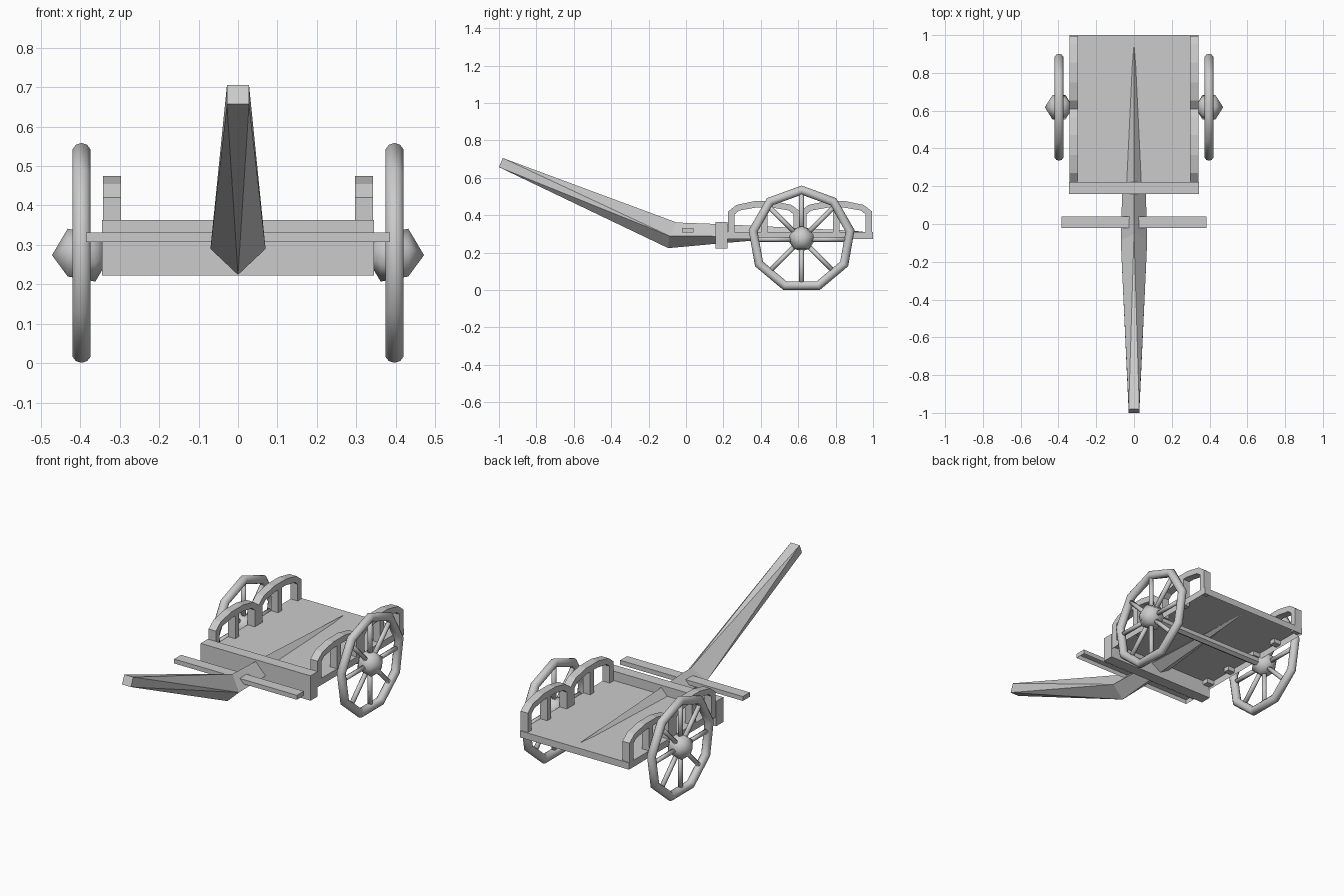
import bpy, bmesh, math
from mathutils import Matrix, Vector

if "Cube" in bpy.data.objects:
    bpy.data.objects.remove(bpy.data.objects["Cube"])

grey = bpy.data.materials.new("plain_grey")
grey.diffuse_color = (0.6, 0.6, 0.6, 1)
grey.use_nodes = True
grey.node_tree.nodes["Principled BSDF"].inputs["Base Color"].default_value = grey.diffuse_color


def add(name, bm, smooth=False):
    bmesh.ops.recalc_face_normals(bm, faces=bm.faces)
    me = bpy.data.meshes.new(name)
    bm.to_mesh(me)
    bm.free()
    me.materials.append(grey)
    for p in me.polygons:
        p.use_smooth = smooth
    ob = bpy.data.objects.new(name, me)
    bpy.context.collection.objects.link(ob)
    return ob


def box(bm, lo, hi, open_bottom=False):
    lo, hi = Vector(lo), Vector(hi)
    m = Matrix.Translation((lo + hi) / 2) @ Matrix.Diagonal((*(hi - lo), 1))
    vs = bmesh.ops.create_cube(bm, size=1, matrix=m)["verts"]
    if open_bottom:
        low = [f for f in {f for v in vs for f in v.link_faces}
               if all(abs(v.co.z - lo.z) < 1e-5 for v in f.verts)]
        bmesh.ops.delete(bm, geom=low, context="FACES_ONLY")


def box_part(name, lo, hi, open_bottom=False):
    bm = bmesh.new()
    box(bm, lo, hi, open_bottom)
    add(name, bm)


def rod(bm, a, b, r, sides):
    a, b = Vector(a), Vector(b)
    m = Matrix.Translation((a + b) / 2) @ (b - a).to_track_quat("Z", "Y").to_matrix().to_4x4()
    bmesh.ops.create_cone(bm, cap_ends=True, segments=sides, radius1=r, radius2=r,
                          depth=(b - a).length, matrix=m)


# Deck, front board and crossbar
box_part("deck", (-.342, .2, .272), (.342, 1, .31), True)
box_part("front_board", (-.345, .158, .222), (.345, .222, .363))
box_part("crossbar", (-.385, -.022, .307), (.385, .04, .332), True)

# Draw pole: square tip, diamond section at the bend, tapering to a point under the deck
bm = bmesh.new()
V = lambda *c: bm.verts.new(c)
F = lambda *v: bm.faces.new(v)
tip_top = [V(s * .028, -.98, .706) for s in (-1, 1)]
tip_low = [V(s * .028, -1, .657) for s in (-1, 1)]
rings = []
for half, yt, zt, ym, zm, yb, zb in ((.07, -.05, .361, -.09, .29, -.095, .224),
                                     (.062, .19, .352, .19, .287, .19, .25)):
    rings.append([V(0, yt, zt), V(half, ym, zm), V(0, yb, zb), V(-half, ym, zm)])
end = V(0, .95, .314)
top, right, low, left = rings[0]
F(tip_top[0], tip_top[1], tip_low[1], tip_low[0])
F(tip_top[0], tip_top[1], top)
F(tip_low[0], tip_low[1], low)
for i, side in ((0, left), (1, right)):
    F(tip_top[i], top, side)
    F(tip_top[i], side, tip_low[i])
    F(tip_low[i], side, low)
for i in range(4):
    j = (i + 1) % 4
    F(rings[0][i], rings[0][j], rings[1][j], rings[1][i])
    F(rings[1][i], rings[1][j], end)
add("draw_pole", bm)

# Side rails: two arches each, standing on posts
ARCH = ((0, .42), (.045, .455), (.14, .475), (.245, .475), (.34, .455), (.385, .42))
UNDER = ((.035, .405), (.06, .425), (.145, .44), (.24, .44), (.325, .425), (.35, .405))
for side, label in ((-1, "left"), (1, "right")):
    bm = bmesh.new()
    for start in (.225, .61):
        loops = []
        for x in (.297, .342):
            loops.append([[bm.verts.new((side * x, start + y, z)) for y, z in line]
                          for line in (ARCH, UNDER)])
        (ao, au), (bo, bu) = loops
        for i in range(5):
            for q in ((ao[i], ao[i+1], au[i+1], au[i]), (bo[i], bo[i+1], bu[i+1], bu[i]),
                      (ao[i], ao[i+1], bo[i+1], bo[i]), (au[i], au[i+1], bu[i+1], bu[i])):
                bm.faces.new(q)
        for i in (0, 5):
            bm.faces.new((ao[i], au[i], bu[i], bo[i]))
        # End posts and centre post
        for y, top_z in ((0, .42), (.175, .45), (.35, .42)):
            x0, x1 = sorted((side * .297, side * .342))
            box(bm, (x0, start + y, .285), (x1, start + y + .035, top_z))
    add(label + "_rail", bm)

# Wheels
CY, CZ, CX = .618, .271, .397
for side, label in ((-1, "left"), (1, "right")):
    # Nine-sided rim with a round section
    bm = bmesh.new()
    rim = []
    for i in range(9):
        a = math.radians(90 + 40 * i)
        ring = []
        for k in range(10):
            b = math.tau * k / 10
            r = .263 + .0245 * math.cos(b)
            ring.append(bm.verts.new((side * CX + .0245 * math.sin(b),
                                      CY + r * math.cos(a), CZ + r * math.sin(a))))
        rim.append(ring)
    for i in range(9):
        p, q = rim[i], rim[(i + 1) % 9]
        for k in range(10):
            bm.faces.new((p[k], p[(k+1) % 10], q[(k+1) % 10], q[k]))
    add(label + "_wheel_rim", bm, True)
    # Eight spokes
    bm = bmesh.new()
    for i in range(8):
        a = math.tau * i / 8
        c, s = math.cos(a), math.sin(a)
        rod(bm, (side * CX, CY + .03 * c, CZ + .03 * s),
            (side * CX, CY + .25 * c, CZ + .25 * s), .013, 6)
    add(label + "_spokes", bm, True)
    # Faceted hub: two five-sided rings between two poles
    bm = bmesh.new()
    pole = [bm.verts.new((side * (CX + d), CY, CZ + .003)) for d in (.075, -.075)]
    rg = []
    for d, turn in ((.035, 90), (-.035, 126)):
        rg.append([bm.verts.new((side * (CX + d),
                                 CY + .067 * math.cos(math.radians(turn + 72 * i)),
                                 CZ + .003 + .067 * math.sin(math.radians(turn + 72 * i))))
                   for i in range(5)])
    for i in range(5):
        j = (i + 1) % 5
        bm.faces.new((pole[0], rg[0][i], rg[0][j]))
        bm.faces.new((pole[1], rg[1][i], rg[1][j]))
        bm.faces.new((rg[0][i], rg[0][j], rg[1][i]))
        bm.faces.new((rg[0][j], rg[1][j], rg[1][i]))
    add(label + "_hub", bm, True)

# Axle joining the wheels
bm = bmesh.new()
rod(bm, (-.39, CY, CZ), (.39, CY, CZ), .024, 6)
add("axle", bm)
